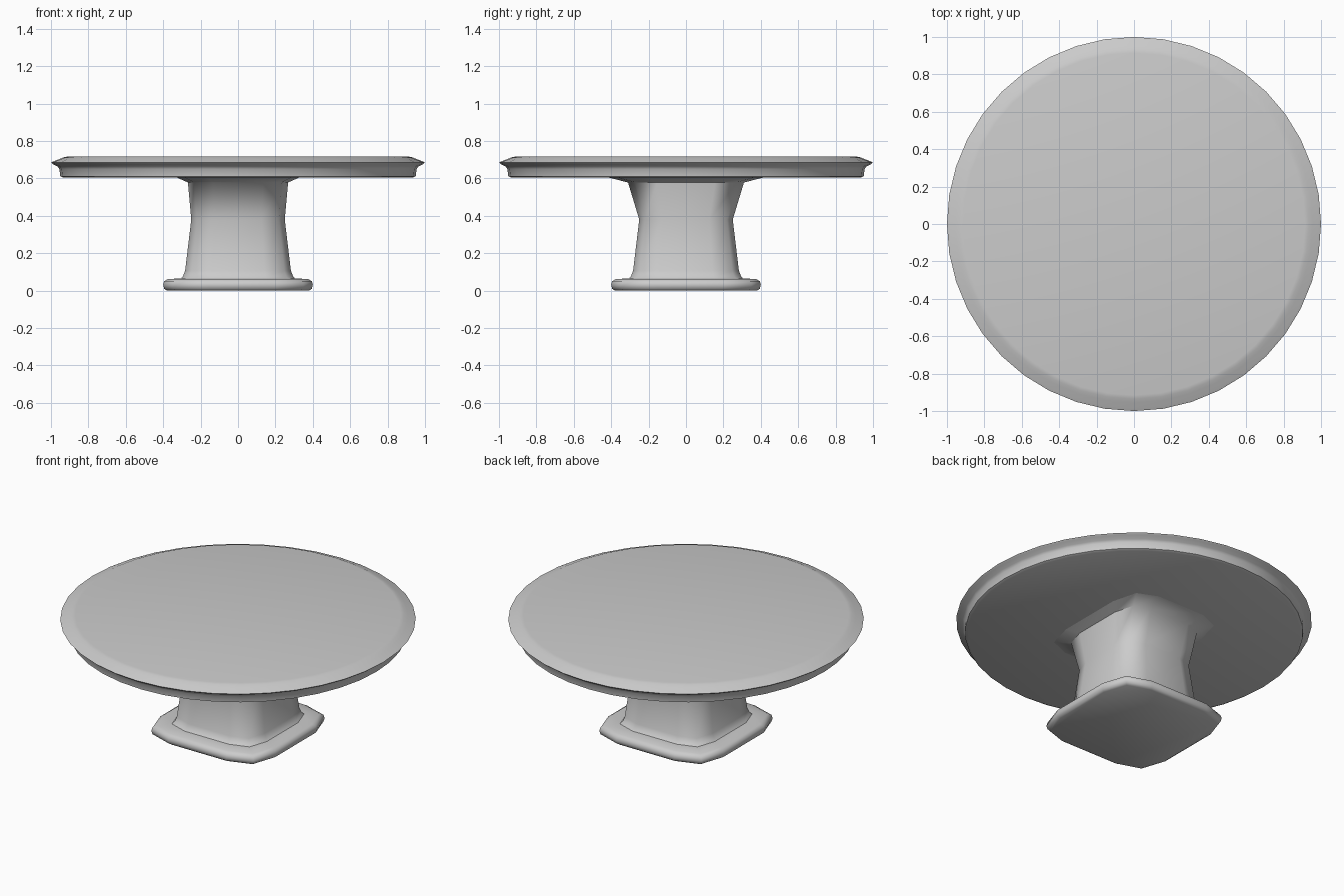
import bpy, bmesh
from math import cos, sin, pi, radians

if "Cube" in bpy.data.objects:
    bpy.data.objects.remove(bpy.data.objects["Cube"])

# Unit outlines: a 40-sided circle and a rounded square with three points per corner
circle = [(cos(2 * pi * i / 40), sin(2 * pi * i / 40)) for i in range(40)]
corner = [(1, 0.5), (0.875, 0.875), (0.5, 1)]
square = []
for _ in range(4):
    square += corner
    corner = [(-y, x) for x, y in corner]


def loft(name, outline, rings, angle):
    """Stack scaled copies of an outline; each ring is (x half-width, y half-width, z)."""
    bm = bmesh.new()
    loops = [[bm.verts.new((x * sx, y * sy, z)) for x, y in outline] for sx, sy, z in rings]
    n = len(outline)
    for a, b in zip(loops, loops[1:]):
        for i in range(n):
            j = (i + 1) % n
            bm.faces.new((a[i], a[j], b[j], b[i]))
    bm.faces.new(loops[0][::-1])
    bm.faces.new(loops[-1])
    bmesh.ops.recalc_face_normals(bm, faces=bm.faces[:])
    mesh = bpy.data.meshes.new(name)
    bm.to_mesh(mesh)
    bm.free()
    obj = bpy.data.objects.new(name, mesh)
    bpy.context.collection.objects.link(obj)
    bpy.ops.object.select_all(action='DESELECT')
    obj.select_set(True)
    bpy.context.view_layer.objects.active = obj
    bpy.ops.object.shade_smooth_by_angle(angle=radians(angle))
    return obj


# Round table top with a moulded rim
rim = [(0.935, 0.604), (0.95, 0.611), (0.955, 0.65), (0.965, 0.664), (0.99, 0.676),
       (1.0, 0.685), (0.985, 0.692), (0.955, 0.703), (0.935, 0.712), (0.915, 0.716)]
loft("table_top", circle, [(r, r, z) for r, z in rim], 50)

# Foot plate with rounded edges
foot = [(0.38, 0.0), (0.395, 0.01), (0.4, 0.03), (0.395, 0.05), (0.375, 0.062), (0.3, 0.065)]
loft("foot_plate", square, [(r, r, z) for r, z in foot], 60)

# Waisted pedestal, flaring wider along y where it meets the top
loft("pedestal", square, [
    (0.31, 0.31, 0.06), (0.295, 0.295, 0.075), (0.283, 0.283, 0.105),
    (0.25, 0.25, 0.38), (0.268, 0.31, 0.578), (0.33, 0.42, 0.606)], 60)
